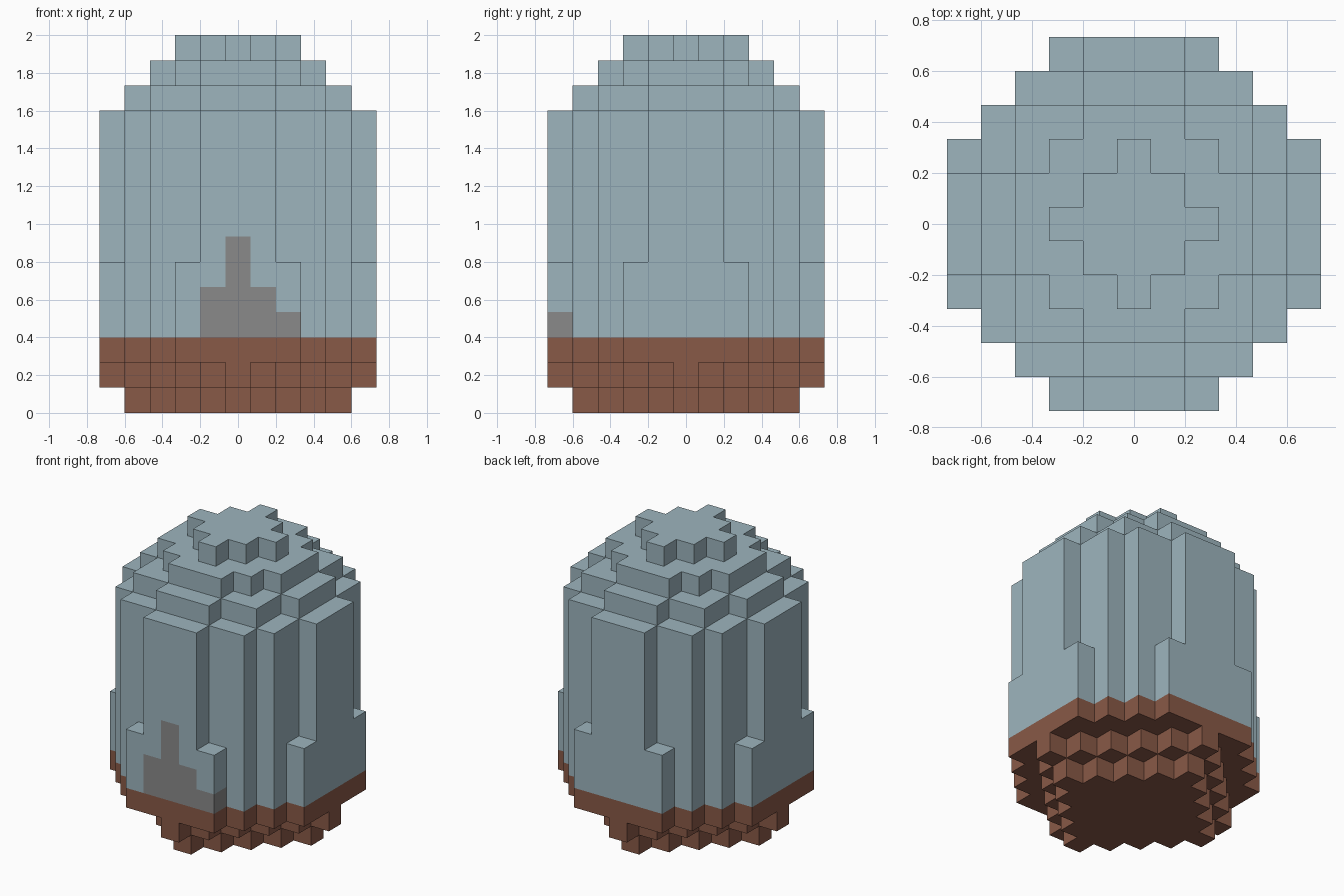
import bpy
import bmesh
from mathutils import Vector

if "Cube" in bpy.data.objects:
    bpy.data.objects.remove(bpy.data.objects["Cube"], do_unlink=True)

UNIT = 2 / 15          # size of one block
BASE_LAYERS = 3        # height of the brown base in blocks


def material(name, color):
    mat = bpy.data.materials.new(name)
    mat.use_nodes = True
    mat.diffuse_color = (*color, 1)
    mat.node_tree.nodes["Principled BSDF"].inputs["Base Color"].default_value = (*color, 1)
    return mat


brown = material("brown", (0.25, 0.10, 0.063))
blue = material("pale blue", (0.337, 0.462, 0.515))
grey = material("grey", (0.254, 0.254, 0.254))

# Each tier: number of layers, then half-width of each row going out from the middle
TIERS = [
    (1, (4, 3, 2, 1, 0)),
    (1, (5, 4, 3, 2, 1, 0)),
    (4, (5, 5, 5, 4, 3, 2)),
    (6, (5, 5, 4, 4, 3, 1)),
    (1, (4, 4, 3, 3, 1)),
    (1, (3, 3, 2, 1)),
    (1, (2, 1, 0)),
]

cells = set()
layer = 0
for count, rows in TIERS:
    for z in range(layer, layer + count):
        for row, half in enumerate(rows):
            for y in {row, -row}:
                cells.update((x, y, z) for x in range(-half, half + 1))
    layer += count


def is_mark(cell):
    """Stepped grey mark on the front panel."""
    x, y, z = cell
    height = {-1: 2, 0: 4, 1: 2, 2: 1}.get(x, 0)
    return y == -5 and BASE_LAYERS <= z < BASE_LAYERS + height


def build_blocks(name, part, mats, rule):
    """Skin the outer faces of a group of blocks, merging flat areas."""
    bm = bmesh.new()
    for cell in sorted(part):
        centre = Vector(cell) + Vector((0, 0, 0.5))
        for axis in range(3):
            for sign in (-1, 1):
                n = Vector((0, 0, 0))
                n[axis] = sign
                if tuple(int(c + d) for c, d in zip(cell, n)) in cells:
                    continue
                u = Vector((0, 0, 0))
                u[(axis + 1) % 3] = 0.5
                v = n.cross(u)
                mid = centre + n / 2
                corners = (mid - u - v, mid + u - v, mid + u + v, mid - u + v)
                face = bm.faces.new([bm.verts.new(p * UNIT) for p in corners])
                face.material_index = rule(cell)
    bmesh.ops.remove_doubles(bm, verts=bm.verts, dist=UNIT / 100)
    bmesh.ops.dissolve_limit(bm, angle_limit=0.01, verts=bm.verts, edges=bm.edges,
                             delimit={'MATERIAL'})
    mesh = bpy.data.meshes.new(name)
    bm.to_mesh(mesh)
    bm.free()
    for mat in mats:
        mesh.materials.append(mat)
    obj = bpy.data.objects.new(name, mesh)
    bpy.context.collection.objects.link(obj)
    return obj


# Stepped base and ribbed domed shell
build_blocks("base", [c for c in cells if c[2] < BASE_LAYERS], [brown], lambda c: 0)
build_blocks("shell", [c for c in cells if c[2] >= BASE_LAYERS], [blue, grey],
             lambda c: int(is_mark(c)))
